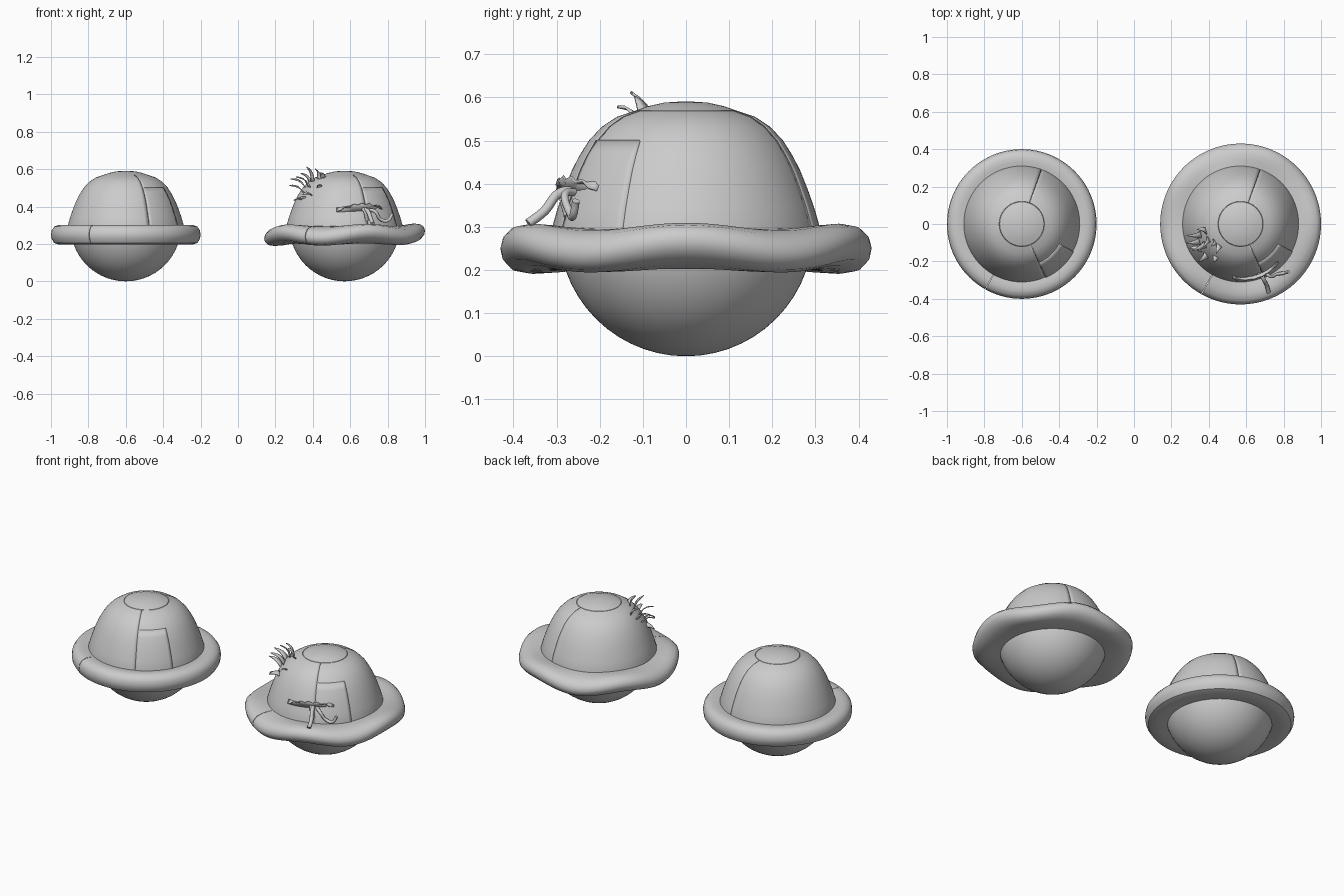
import bpy, bmesh, math
from mathutils import Vector

if "Cube" in bpy.data.objects:
    bpy.data.objects.remove(bpy.data.objects["Cube"])


def finish(name, bm, angle=40, thickness=0):
    me = bpy.data.meshes.new(name)
    bm.to_mesh(me)
    bm.free()
    ob = bpy.data.objects.new(name, me)
    bpy.context.collection.objects.link(ob)
    if thickness:
        mod = ob.modifiers.new("thickness", 'SOLIDIFY')
        mod.thickness = thickness
        mod.offset = -1
    bpy.ops.object.select_all(action='DESELECT')
    ob.select_set(True)
    bpy.context.view_layer.objects.active = ob
    bpy.ops.object.shade_smooth_by_angle(angle=math.radians(angle))
    return ob


def lathe(name, prof, cx, a0=0, a1=360, n=72, loop=False, warp=None, thickness=0, angle=40):
    """Revolve an (r, z) profile about the vertical axis at cx."""
    bm = bmesh.new()
    rings = []
    for i in range(n + 1):
        a = math.radians(a0 + (a1 - a0) * i / n)
        ring = []
        for r, z in prof:
            if warp:
                r, z = warp(r, z, a)
            ring.append(bm.verts.new((cx + r * math.cos(a), r * math.sin(a), z)))
        rings.append(ring)
    m = len(prof)
    for p, q in zip(rings, rings[1:]):
        for j in range(m if loop else m - 1):
            k = (j + 1) % m
            bm.faces.new((p[j], q[j], q[k], p[k]))
    if loop:
        bm.faces.new(rings[0])
        bm.faces.new(rings[-1][::-1])
    bmesh.ops.remove_doubles(bm, verts=bm.verts, dist=1e-5)
    return finish(name, bm, angle, thickness)


WALL = [(.312, .27), (.31, .30), (.297, .345), (.281, .39), (.265, .43), (.247, .465),
        (.225, .50), (.195, .532), (.16, .555), (.121, .568), (.117, .56)]
DOOR = [(r + .004, z + .001) for r, z in WALL[:7]]
BRIM = [(.28, .202), (.32, .196), (.355, .196), (.383, .205), (.397, .228), (.40, .25),
        (.396, .273), (.382, .293), (.355, .302), (.33, .301), (.30, .297)]
HULL = [(.295 * math.sin(i * math.pi / 28), .295 - .295 * math.cos(i * math.pi / 28))
        for i in range(14)]


def warped(r, z, a):
    # outer edge flares and ripples in five waves
    t = max(0, (r - .29) / .11)
    wave = .015 * math.cos(5 * a) + .005 * math.cos(a)
    mid = .25 + (z - .25) * (1 - .15 * t)
    return r + .03 * t, mid + t * wave


def pod(tag, cx, warp=None):
    lathe(tag + "_hull", HULL, cx)
    lathe(tag + "_crown_cap", [(.122, .562), (.118, .569), (.09, .579), (.05, .588), (0, .591)], cx)
    lathe(tag + "_main_wall", WALL, cx, 70.3, 293.7, 56, thickness=.012)
    lathe(tag + "_side_wall", WALL, cx, -66, 70, 36, thickness=.012)
    lathe(tag + "_door_panel", DOOR, cx, -66, -28, 12, thickness=.01)
    lathe(tag + "_brim", BRIM, cx, -119, 240.6, 96, loop=True, warp=warp)


pod("intact", -.6)
CX = .57
pod("damaged", CX, warped)


def wall_point(deg, z, out=0):
    """Point on the damaged wall at a compass angle and height."""
    r = WALL[-2][0]
    for (r0, z0), (r1, z1) in zip(WALL[:-2], WALL[1:-1]):
        if z0 <= z <= z1:
            r = r0 + (r1 - r0) * (z - z0) / (z1 - z0)
    a = math.radians(deg)
    return Vector((CX + (r + out) * math.cos(a), (r + out) * math.sin(a), z))


def spike(name, base, tip, width, side):
    """Curled, pointed strip of torn skin."""
    bm = bmesh.new()
    base, tip, side = Vector(base), Vector(tip), Vector(side).normalized()
    bend = (tip - base).cross(side) * .18
    rows = []
    for i in range(6):
        t = i / 5
        c = base.lerp(tip, t) + bend * math.sin(t * math.pi)
        w = side * width * (1 - t) ** .8
        rows.append([bm.verts.new(c - w), bm.verts.new(c + w)])
    for p, q in zip(rows, rows[1:]):
        bm.faces.new((p[0], p[1], q[1], q[0]))
    bmesh.ops.remove_doubles(bm, verts=bm.verts, dist=1e-5)
    finish(name, bm, 40, .006)


# torn shards around the upper left breach: wall angle, height, tip
SHARDS = [(205, .53, (.365, -.13, .61)), (215, .545, (.41, -.12, .60)),
          (225, .55, (.44, -.16, .575)), (195, .50, (.28, -.06, .545)),
          (192, .53, (.335, -.03, .575)), (203, .47, (.275, -.10, .51)),
          (212, .44, (.30, -.13, .43)), (222, .46, (.345, -.20, .46)),
          (232, .50, (.43, -.205, .51)), (210, .50, (.31, -.14, .555))]
for i, (deg, z, tip) in enumerate(SHARDS):
    a = math.radians(deg)
    spike(f"torn_shard_{i}", wall_point(deg, z, -.005), tip, .02,
          (-math.sin(a), math.cos(a), -.4 if i % 2 else .4))

# torn flap over the front breach: a leaf peeled outward
bm = bmesh.new()
rows = []
for i in range(13):
    t = i / 12
    deg = 262 + 52 * t
    w = math.sin(math.pi * t) ** .7
    low = wall_point(deg, .37 + .012 * t, .002)
    mid = wall_point(deg, .39 + .012 * t, .002 + .012 * w)
    jag = .008 * (i % 2)
    high = wall_point(deg, .37 + .012 * t + .04 * w - jag, .002 + .03 * w)
    rows.append([bm.verts.new(p) for p in (low, mid, high)])
for p, q in zip(rows, rows[1:]):
    for j in range(2):
        bm.faces.new((p[j], q[j], q[j + 1], p[j + 1]))
finish("torn_flap", bm, 40, .006)


def tube(name, pts, radius):
    cu = bpy.data.curves.new(name, 'CURVE')
    cu.dimensions = '3D'
    cu.bevel_depth = radius
    cu.bevel_resolution = 3
    cu.use_fill_caps = True
    sp = cu.splines.new('BEZIER')
    sp.bezier_points.add(len(pts) - 1)
    for b, p in zip(sp.bezier_points, pts):
        b.co = p
        b.handle_left_type = b.handle_right_type = 'AUTO'
    bpy.context.collection.objects.link(bpy.data.objects.new(name, cu))


# loose hoses spilling out of the front breach
tube("long_hose", [(.67, -.25, .38), (.69, -.29, .38), (.71, -.33, .335), (.72, -.365, .308)], .011)
tube("side_hose", [(.69, -.25, .38), (.73, -.28, .375), (.765, -.268, .33),
                   (.80, -.262, .325), (.825, -.255, .36)], .009)
tube("short_hose", [(.66, -.25, .385), (.675, -.28, .38), (.69, -.275, .325)], .009)
